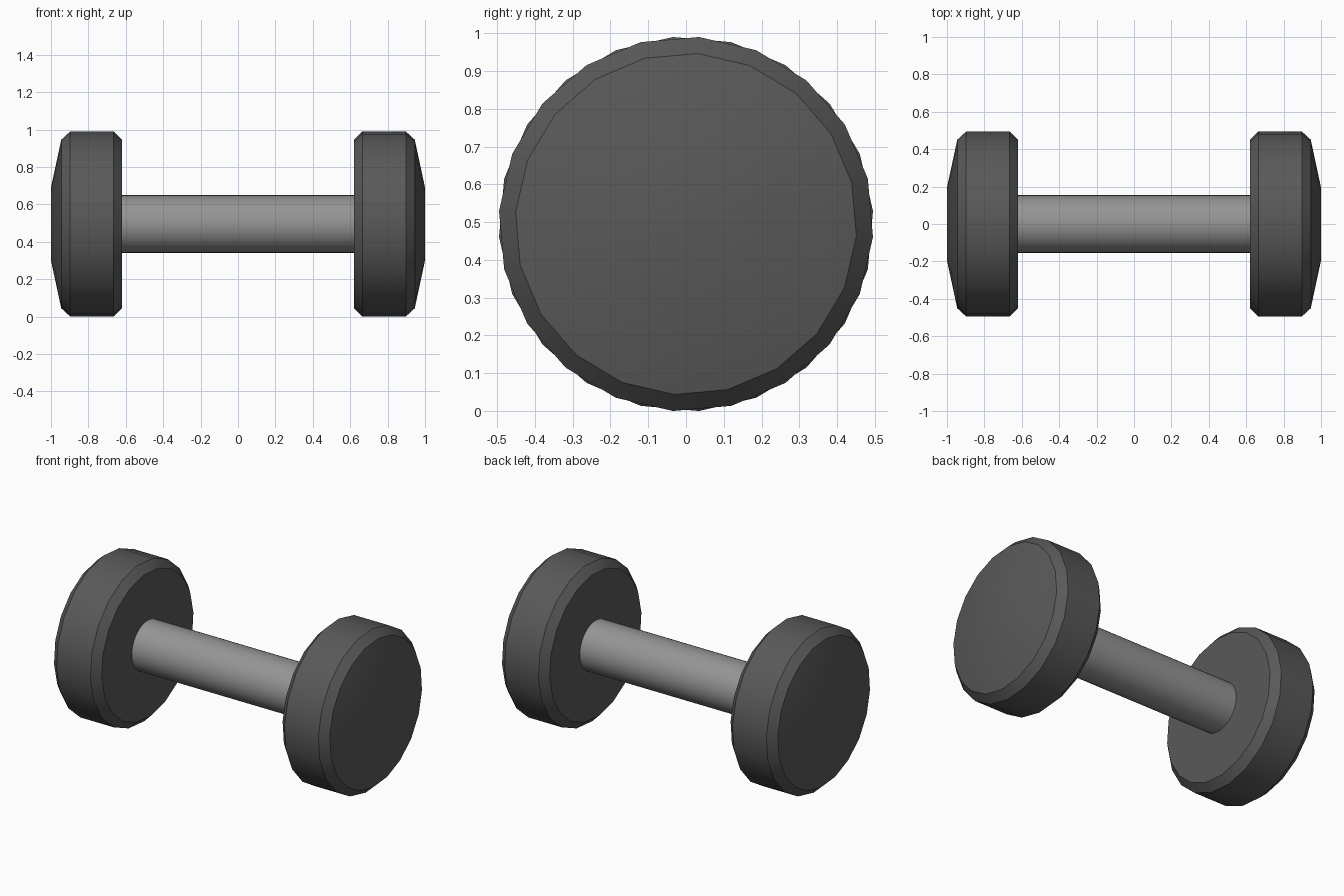
import bpy
import bmesh
from math import cos, sin, radians, tau

if "Cube" in bpy.data.objects:
    bpy.data.objects.remove(bpy.data.objects["Cube"])

CENTRE_Z = 0.495


def lathe_x(name, profile, sides, start, capped=True, flip=1):
    """Spin (x, radius) stations around the X axis; flip=-1 mirrors the part."""
    bm = bmesh.new()
    rings = []
    for x, r in profile:
        ring = []
        for i in range(sides):
            a = start + tau * i / sides
            ring.append(bm.verts.new((flip * x, r * sin(a), r * cos(a))))
        rings.append(ring)
    for a, b in zip(rings, rings[1:]):
        for i in range(sides):
            j = (i + 1) % sides
            bm.faces.new((a[i], a[j], b[j], b[i]))
    if capped:
        bm.faces.new(rings[0])
        bm.faces.new(rings[-1])
    bmesh.ops.recalc_face_normals(bm, faces=bm.faces)
    mesh = bpy.data.meshes.new(name)
    bm.to_mesh(mesh)
    bm.free()
    obj = bpy.data.objects.new(name, mesh)
    obj.location.z = CENTRE_Z
    bpy.context.collection.objects.link(obj)
    bpy.ops.object.select_all(action='DESELECT')
    obj.select_set(True)
    bpy.context.view_layer.objects.active = obj
    bpy.ops.object.shade_smooth_by_angle(angle=radians(35))
    return obj


# Weights: chamfered discs with a slightly domed outer face
weight_profile = [(0.62, 0.45), (0.665, 0.496), (0.897, 0.496),
                  (0.945, 0.452), (1.0, 0.195)]
rubber = bpy.data.materials.new("dark_rubber")
rubber.diffuse_color = (0.1, 0.1, 0.1, 1)
rubber.use_nodes = True
rubber.node_tree.nodes["Principled BSDF"].inputs["Base Color"].default_value = rubber.diffuse_color
for side, flip in (("right", 1), ("left", -1)):
    weight = lathe_x(f"weight_{side}", weight_profile, 20,
                     radians(4 * flip), flip=flip)
    weight.data.materials.append(rubber)

# Handle: plain bar, its ends tucked into the weights
steel = bpy.data.materials.new("grey_steel")
steel.diffuse_color = (0.3, 0.3, 0.3, 1)
steel.use_nodes = True
steel.node_tree.nodes["Principled BSDF"].inputs["Base Color"].default_value = steel.diffuse_color
handle = lathe_x("handle", [(-0.625, 0.154), (0.625, 0.154)], 32, 0, capped=False)
handle.data.materials.append(steel)
